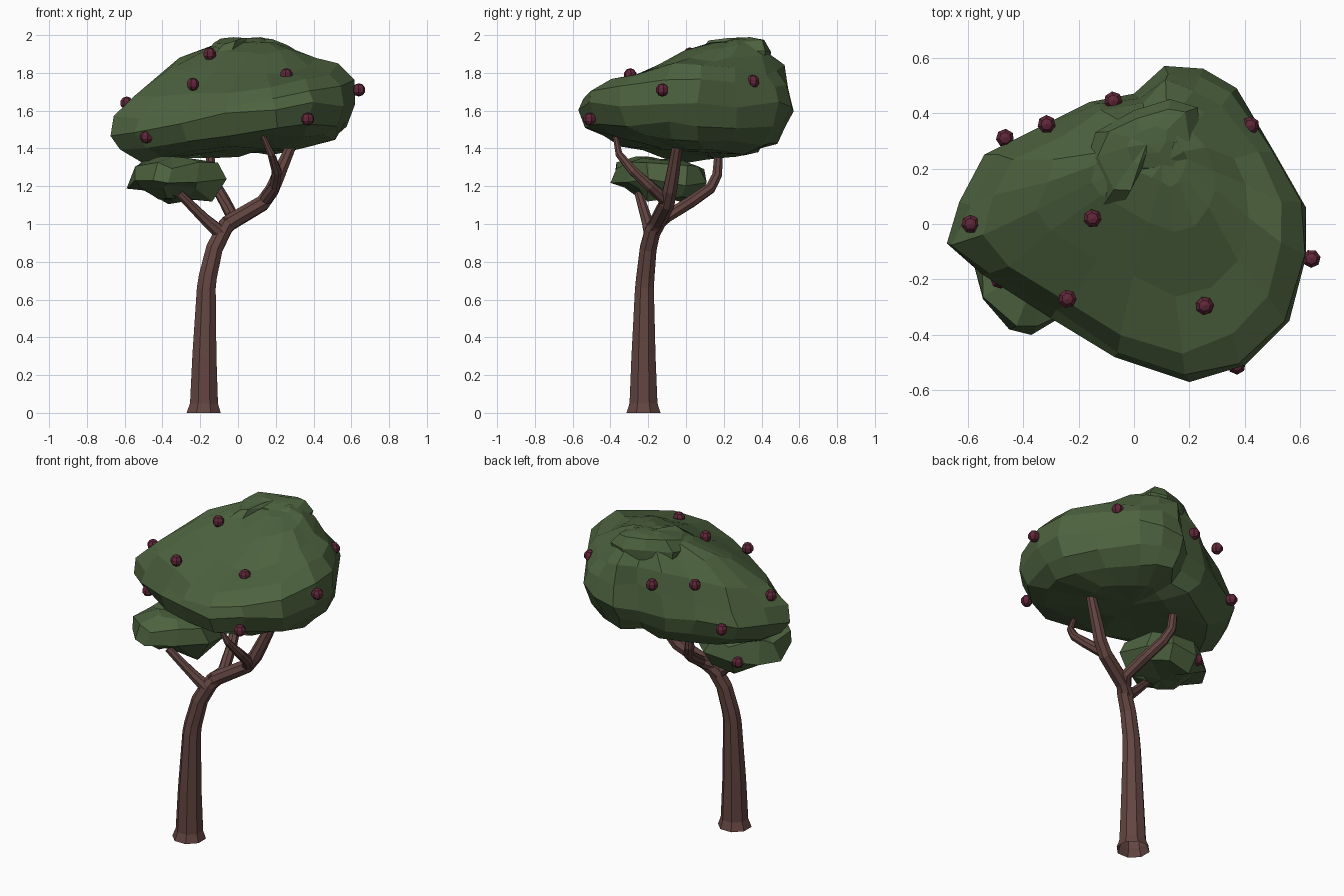
import bpy, bmesh, random
from math import cos, sin, tau
from mathutils import Vector

if "Cube" in bpy.data.objects:
    bpy.data.objects.remove(bpy.data.objects["Cube"])

random.seed(7)


def material(name, rgb):
    m = bpy.data.materials.new(name)
    m.diffuse_color = (*rgb, 1)
    m.use_nodes = True
    m.node_tree.nodes["Principled BSDF"].inputs["Base Color"].default_value = m.diffuse_color
    return m


LEAF = material("leaf_green", (0.075, 0.125, 0.05))
BARK = material("bark_brown", (0.125, 0.06, 0.053))
FRUIT = material("fruit_red", (0.115, 0.02, 0.04))


def finish(bm, name, mat):
    bmesh.ops.recalc_face_normals(bm, faces=bm.faces)
    me = bpy.data.meshes.new(name)
    bm.to_mesh(me)
    bm.free()
    me.materials.append(mat)
    ob = bpy.data.objects.new(name, me)
    bpy.context.collection.objects.link(ob)
    return ob


def skin(bm, rings):
    """Bridge equal rings with quads."""
    n = len(rings[0])
    for a, b in zip(rings, rings[1:]):
        for i in range(n):
            j = (i + 1) % n
            bm.faces.new((a[i], a[j], b[j], b[i]))


def limb(name, points, sides=8):
    """Tapered tube through (x, y, z, radius) points; open at the start."""
    bm = bmesh.new()
    pts = [Vector(p[:3]) for p in points]
    up = Vector((0, 0, 1))
    rings = []
    for k, p in enumerate(pts):
        d = (pts[min(k + 1, len(pts) - 1)] - pts[max(k - 1, 0)]).normalized()
        rot = up.rotation_difference(d if p.z > 0 else up)
        r = points[k][3]
        angles = [tau * (i + .5) / sides for i in range(sides)]
        rings.append([bm.verts.new(p + rot @ Vector((r * cos(a), r * sin(a), 0)))
                      for a in angles])
    skin(bm, rings)
    bm.faces.new(rings[-1])
    return finish(bm, name, BARK)


def foliage(name, outline, centre, rings, jitter):
    """Loft of the outline; each ring is
    (scale, z, x tilt, y tilt, y shift, y*y lift, drop at back right)."""
    bm = bmesh.new()
    c = Vector(centre)
    loops = []
    for s, z, tx, ty, dy, q, k in rings:
        loop = []
        for o in outline:
            p = c.lerp(Vector(o), s)
            x, y = p.x, p.y + dy
            h = z + tx * x + ty * y + q * y * y - k * max(x, 0) * max(y, 0)
            j = [random.uniform(-jitter, jitter) for _ in range(3)]
            if s == 1:
                j[0] = j[1] = 0
            elif s < .5:
                j = [v * .5 for v in j]
            loop.append(bm.verts.new((x + j[0], y + j[1], h + j[2])))
        loops.append(loop)
    skin(bm, loops)
    caps = [bm.faces.new(loop) for loop in (loops[0], loops[-1])]
    bmesh.ops.poke(bm, faces=caps)
    return finish(bm, name, LEAF)


# trunk and branches
limb("trunk", [(-.182, -.225, 0, .098), (-.18, -.225, .05, .08), (-.178, -.225, .3, .069),
               (-.168, -.22, .66, .054), (-.16, -.215, .72, .052), (-.125, -.2, .87, .048),
               (-.075, -.175, .97, .045), (-.05, -.15, 1.01, .042)])
limb("right_branch", [(-.1, -.18, .95, .043), (-.04, -.15, 1.01, .045), (.13, -.1, 1.11, .043),
                      (.18, -.085, 1.18, .04), (.215, -.07, 1.26, .037), (.31, -.035, 1.48, .026)])
limb("right_front_fork", [(.13, -.09, 1.11, .034), (.195, -.19, 1.2, .03), (.205, -.28, 1.28, .027),
                          (.175, -.355, 1.37, .02), (.13, -.375, 1.47, .014)])
limb("left_branch", [(-.09, -.185, .95, .04), (-.18, -.21, 1.03, .03), (-.31, -.25, 1.16, .023)])
limb("back_branch", [(-.07, -.17, .99, .04), (-.03, -.1, 1.04, .034), (-.07, .03, 1.12, .032),
                     (-.11, .13, 1.19, .03), (-.14, .165, 1.26, .028), (-.15, .175, 1.4, .023)])

# main canopy
canopy_outline = [(-.675, -.07), (-.63, .08), (-.54, .25), (-.32, .36), (-.16, .44), (0, .47),
                  (.11, .57), (.25, .56), (.37, .49), (.5, .27), (.62, .06), (.62, -.12),
                  (.56, -.35), (.4, -.51), (.2, -.57), (-.07, -.48), (-.3, -.34), (-.55, -.18)]
foliage("main_canopy", canopy_outline, (.12, .13),
        [(.4, 1.38, .07, -.07, 0, 0, 0), (.76, 1.39, .11, -.05, 0, .15, 0),
         (.93, 1.45, .12, 0, 0, .2, 0), (1, 1.56, .12, 0, 0, .1, 0),
         (.96, 1.67, .17, .09, 0, 0, .2), (.85, 1.765, .145, .15, 0, 0, .5),
         (.6, 1.845, .04, .21, .04, 0, .5), (.35, 1.91, 0, .18, .09, 0, .2),
         (.14, 1.935, 0, .14, .11, 0, 0)], .02)

# raised leafy crest on the crown
foliage("canopy_crest", [(-.17, .22), (-.11, .07), (-.04, .07), (.03, .18), (.15, .18), (.24, .3),
                         (.23, .42), (.13, .45), (0, .41), (-.14, .33)], (.05, .3),
        [(.9, 1.8, 0, 0, 0, 0, 0), (1, 1.9, 0, .05, 0, 0, 0),
         (.8, 1.955, 0, .06, 0, 0, 0), (.35, 1.97, 0, .05, 0, 0, 0)], .012)

# small lower leaf clump
foliage("lower_canopy", [(-.59, -.1), (-.545, -.27), (-.45, -.38), (-.37, -.4), (-.22, -.31),
                         (-.06, -.2), (-.09, 0), (-.2, .11), (-.38, .1), (-.52, .02)],
        (-.32, -.14),
        [(.4, 1.11, -.05, -.06, 0, 0, 0), (.76, 1.1, -.1, -.14, 0, 0, 0),
         (1, 1.22, .03, -.06, 0, 0, 0), (.88, 1.31, 0, 0, 0, 0, 0),
         (.45, 1.345, 0, 0, 0, 0, 0)], .028)

# fruit
for i, p in enumerate([(-.59, 0, 1.64), (-.15, .02, 1.9), (-.24, -.27, 1.74), (.255, -.295, 1.79),
                       (.64, -.125, 1.71), (.37, -.51, 1.555), (-.485, -.2, 1.46),
                       (.42, .355, 1.755), (-.465, .31, 1.51), (-.315, .36, 1.77),
                       (-.075, .445, 1.74), (-.41, .07, 1.2)]):
    bm = bmesh.new()
    bmesh.ops.create_uvsphere(bm, u_segments=7, v_segments=5, radius=.035)
    ob = finish(bm, f"fruit_{i + 1}", FRUIT)
    ob.location = p
    ob.rotation_euler = (0, 0, i)
